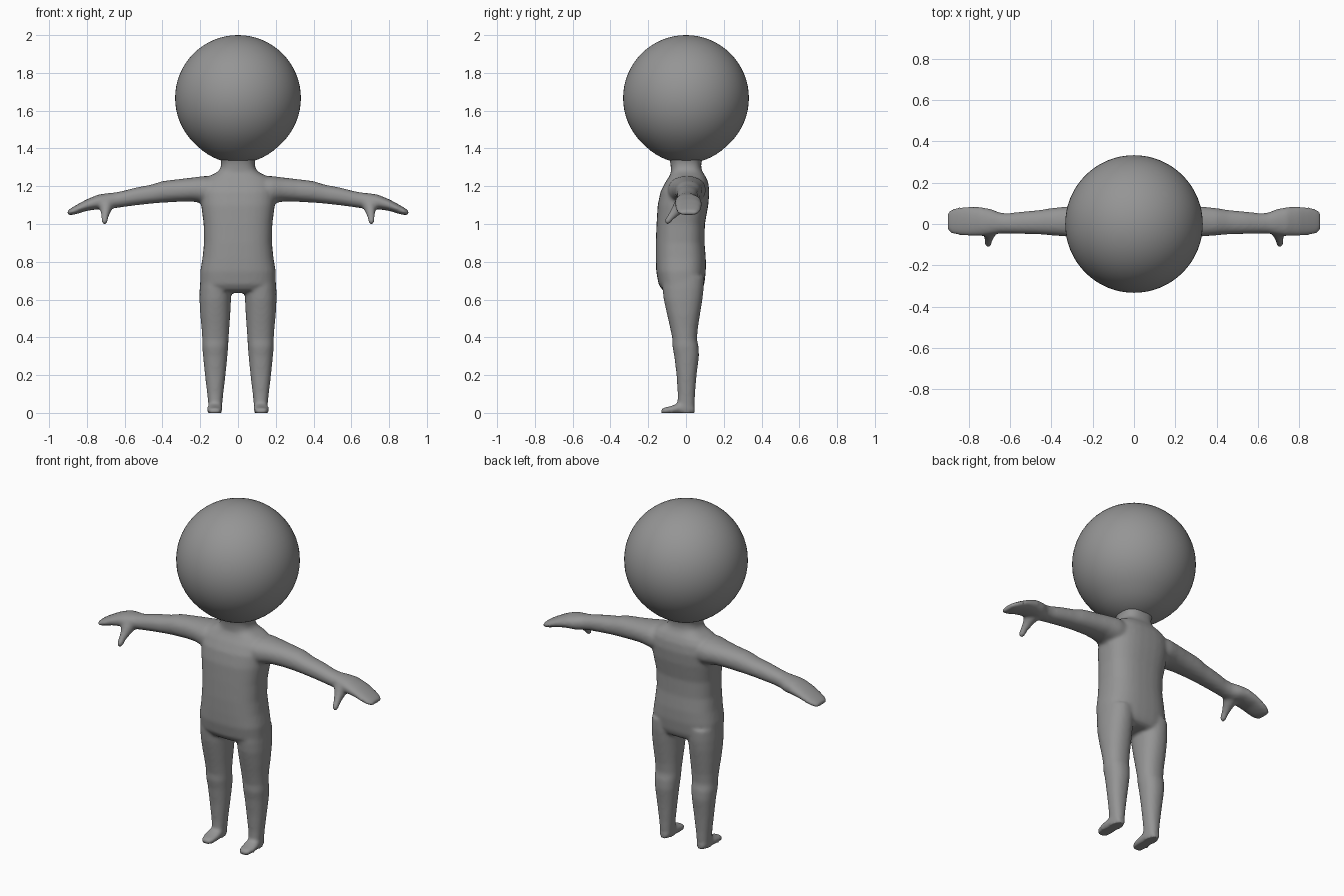
import bpy, bmesh, math
from mathutils import Vector

if "Cube" in bpy.data.objects:
    bpy.data.objects.remove(bpy.data.objects["Cube"])

grey = bpy.data.materials.new("plain_grey")
grey.diffuse_color = (0.3, 0.3, 0.3, 1)
grey.use_nodes = True
grey.node_tree.nodes["Principled BSDF"].inputs["Base Color"].default_value = grey.diffuse_color

SEG = 32


def loft(bm, rings):
    """Skin closed rings of points and cap both ends."""
    rows = [[bm.verts.new(p) for p in ring] for ring in rings]
    for a, b in zip(rows, rows[1:]):
        for i in range(SEG):
            j = (i + 1) % SEG
            bm.faces.new((a[i], a[j], b[j], b[i]))
    bm.faces.new(rows[0][::-1])
    bm.faces.new(rows[-1])


def oval(axis, pos, a0, a1, b0, b1, power=2.0):
    """Rounded section across an axis, given the limits in the other two."""
    pts = []
    for i in range(SEG):
        t = 2 * math.pi * i / SEG
        c, s = math.cos(t), math.sin(t)
        a = (a0 + a1) / 2 + (a1 - a0) / 2 * math.copysign(abs(c) ** (2 / power), c)
        b = (b0 + b1) / 2 + (b1 - b0) / 2 * math.copysign(abs(s) ** (2 / power), s)
        pts.append({"x": (pos, a, b), "y": (a, pos, b), "z": (a, b, pos)}[axis])
    return pts


bm = bmesh.new()

# torso and neck: z, half width, front y, back y
torso = [(0.635, .12, -.08, .06), (0.65, .18, -.125, .085), (0.68, .2, -.145, .097), (0.75, .2, -.158, .105),
         (0.82, .188, -.16, .105), (0.9, .18, -.16, .098), (1.0, .182, -.156, .1), (1.1, .195, -.15, .118),
         (1.17, .2, -.135, .124), (1.22, .19, -.11, .118), (1.25, .16, -.09, .105), (1.272, .115, -.08, .09),
         (1.29, .094, -.08, .082), (1.32, .088, -.082, .08), (1.37, .1, -.095, .095)]
loft(bm, [oval("z", z, -w, w, f, b, 2.6) for z, w, f, b in torso])

# legs: z, inner x, outer x, front y, back y
leg = [(0.0, .088, .155, -.04, .036), (0.04, .084, .157, -.046, .046), (0.1, .078, .163, -.044, .048),
       (0.2, .066, .175, -.05, .056), (0.3, .056, .185, -.062, .069), (0.35, .052, .19, -.072, .067),
       (0.39, .05, .189, -.072, .058), (0.45, .046, .193, -.084, .063), (0.52, .041, .2, -.1, .074),
       (0.6, .037, .204, -.118, .087), (0.66, .034, .203, -.125, .094), (0.72, .04, .198, -.125, .095)]
# feet: y, inner x, outer x, top z
foot = [(-.133, .105, .142, .018), (-.118, .09, .157, .027), (-.08, .081, .165, .036),
        (-.045, .081, .163, .05), (0.0, .084, .158, .05), (.036, .092, .15, .045), (.045, .1, .142, .035)]
# arms and hands: x, front y, back y, bottom z, top z
arm = [(.1, -.1, .1, 1.1, 1.25), (.18, -.095, .105, 1.108, 1.254), (.24, -.076, .096, 1.119, 1.246),
       (.31, -.062, .086, 1.118, 1.238), (.4, -.055, .077, 1.113, 1.227), (.46, -.05, .067, 1.108, 1.208),
       (.54, -.048, .06, 1.099, 1.193), (.61, -.046, .052, 1.09, 1.175), (.65, -.046, .055, 1.084, 1.167),
       (.69, -.054, .072, 1.077, 1.163), (.74, -.059, .082, 1.078, 1.156), (.8, -.058, .084, 1.07, 1.131),
       (.85, -.054, .081, 1.054, 1.104), (.885, -.046, .072, 1.046, 1.083), (.903, -.032, .056, 1.048, 1.07)]
# thumbs: centre x, y, z and radius
thumb = [(.695, -.01, 1.115, .045), (.698, -.035, 1.09, .037), (.701, -.058, 1.063, .026),
         (.704, -.078, 1.04, .02), (.706, -.095, 1.018, .018), (.707, -.107, 1.003, .012)]
tip_dir = (Vector(thumb[-1][:3]) - Vector(thumb[0][:3])).normalized()
side = Vector((1, 0, 0))
across = tip_dir.cross(side).normalized()
thumb_rings = [[Vector((x, y, z)) + r * (math.cos(2 * math.pi * i / SEG) * side
                + math.sin(2 * math.pi * i / SEG) * across) for i in range(SEG)]
               for x, y, z, r in thumb]

limbs = [[oval("z", z, a, b, f, k, 2.2) for z, a, b, f, k in leg],
         [oval("y", y, a, b, -0.003, t, 2.5) for y, a, b, t in foot],
         [oval("x", x, f, b, lo, hi, 2.2) for x, f, b, lo, hi in arm],
         thumb_rings]
for rings in limbs:
    for mirror in (1, -1):
        loft(bm, [[(p[0] * mirror, p[1], p[2]) for p in ring] for ring in rings])

# consistent outward normals, then blend all limbs into one skin
bmesh.ops.recalc_face_normals(bm, faces=bm.faces)
mesh = bpy.data.meshes.new("body")
bm.to_mesh(mesh)
bm.free()
body = bpy.data.objects.new("body", mesh)
bpy.context.collection.objects.link(body)
bpy.context.view_layer.objects.active = body
body.select_set(True)
remesh = body.modifiers.new("blend", "REMESH")
remesh.mode = "VOXEL"
remesh.voxel_size = 0.009
remesh.use_smooth_shade = True
soften = body.modifiers.new("soften", "SMOOTH")
soften.factor = 0.5
soften.iterations = 9
for name in ("blend", "soften"):
    bpy.ops.object.modifier_apply(modifier=name)
body.data.materials.clear()
body.data.materials.append(grey)
for v in body.data.vertices:  # flat soles on the ground
    v.co.z = max(v.co.z, 0.0)
    if v.co.z < 0.006:
        v.co.z = 0.0
bpy.ops.object.shade_smooth()

# head: round ball drawn slightly down towards the neck
bpy.ops.mesh.primitive_uv_sphere_add(segments=64, ring_count=32, radius=0.333, location=(0, 0, 1.667))
head = bpy.context.object
head.name = "head"
for v in head.data.vertices:
    if v.co.z < -0.25:
        v.co.z -= 0.012 * (-v.co.z - 0.25) / 0.083
head.data.materials.append(grey)
bpy.ops.object.shade_smooth()
